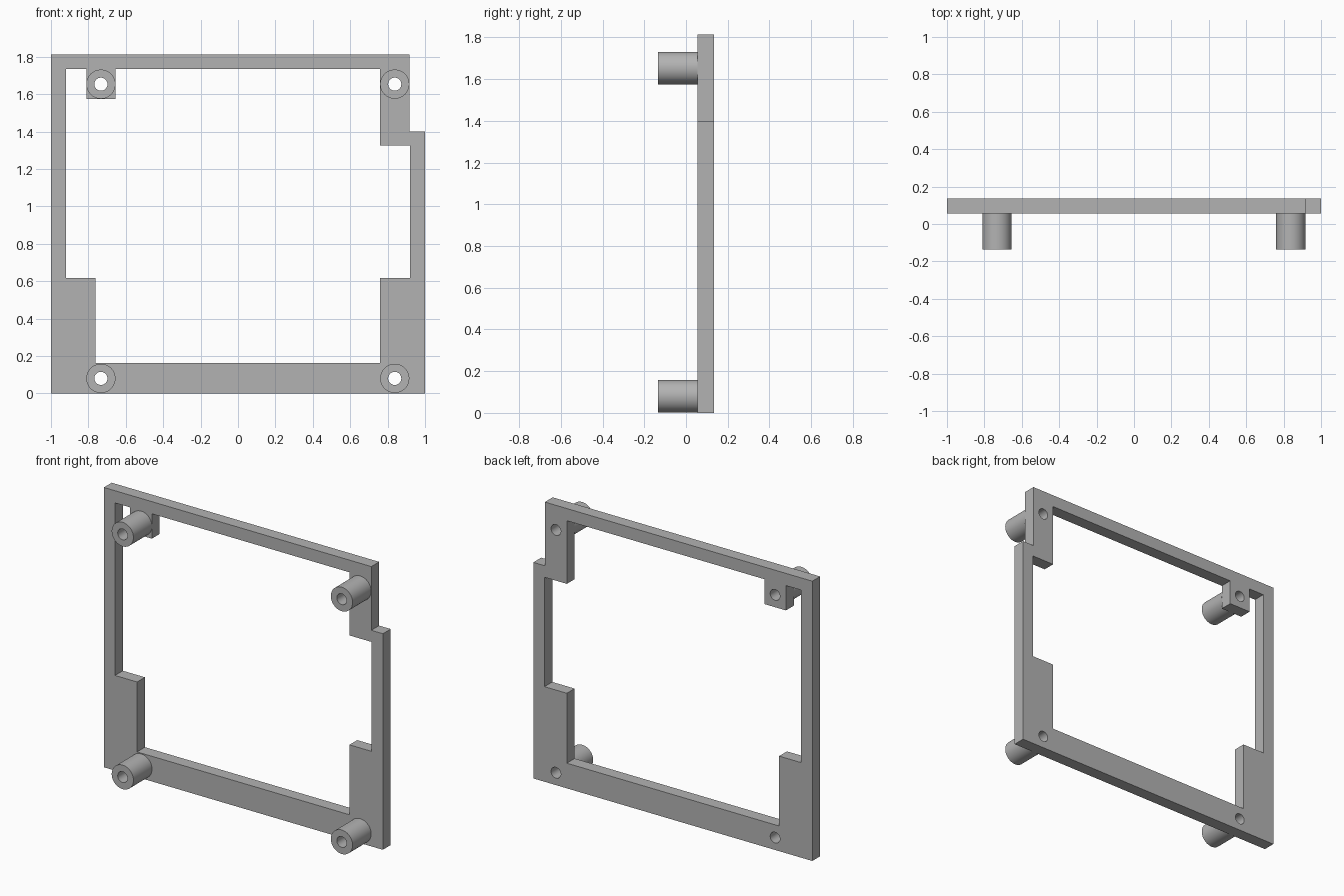
import bpy, bmesh
from math import radians, cos, sin, tau

if "Cube" in bpy.data.objects:
    bpy.data.objects.remove(bpy.data.objects["Cube"])

grey = bpy.data.materials.new("plain_grey")
grey.use_nodes = True
colour = (0.45, 0.45, 0.45, 1)
grey.diffuse_color = colour
grey.node_tree.nodes["Principled BSDF"].inputs["Base Color"].default_value = colour

FRONT, PLATE_FRONT, BACK = -0.135, 0.055, 0.135
POST_RADIUS, HOLE_RADIUS = 0.078, 0.035


def circle(cx, cz, radius, sides=48):
    return [(cx + radius * cos(tau * i / sides), cz + radius * sin(tau * i / sides))
            for i in range(sides)]


def extruded(name, loops, y0, y1):
    """Fill an x-z outline with its holes and extrude it from y0 to y1."""
    bm = bmesh.new()
    for loop in loops:
        verts = [bm.verts.new((x, y0, z)) for x, z in loop]
        for a, b in zip(verts, verts[1:] + verts[:1]):
            bm.edges.new((a, b))
    bmesh.ops.triangle_fill(bm, edges=bm.edges[:], use_beauty=True)
    result = bmesh.ops.extrude_face_region(bm, geom=bm.faces[:], use_keep_orig=True)
    moved = [v for v in result["geom"] if isinstance(v, bmesh.types.BMVert)]
    bmesh.ops.translate(bm, verts=moved, vec=(0, y1 - y0, 0))
    bmesh.ops.recalc_face_normals(bm, faces=bm.faces[:])
    mesh = bpy.data.meshes.new(name)
    bm.to_mesh(mesh)
    bm.free()
    mesh.materials.append(grey)
    obj = bpy.data.objects.new(name, mesh)
    bpy.context.collection.objects.link(obj)
    bpy.ops.object.select_all(action='DESELECT')
    obj.select_set(True)
    bpy.context.view_layer.objects.active = obj
    bpy.ops.object.shade_smooth_by_angle(angle=radians(30))
    return obj


# Screw positions
posts = {
    "upper_right": (-0.733, 1.653),
    "upper_left": (0.838, 1.653),
    "lower_right": (-0.733, 0.08),
    "lower_left": (0.838, 0.08),
}

# Frame: stepped outer edge, and an opening with corner pads and a hanging tab
outer = [(-1, 0), (1, 0), (1, 1.4), (0.917, 1.4), (0.917, 1.813), (-1, 1.813)]
opening = [(-0.762, 0.163), (0.76, 0.163), (0.76, 0.616), (0.92, 0.616),
           (0.92, 1.325), (0.76, 1.325), (0.76, 1.734),
           (-0.656, 1.734), (-0.656, 1.573), (-0.811, 1.573), (-0.811, 1.734),
           (-0.92, 1.734), (-0.92, 0.616), (-0.762, 0.616)]
holes = [circle(x, z, HOLE_RADIUS) for x, z in posts.values()]
extruded("frame_plate", [outer, opening] + holes, PLATE_FRONT, BACK)

# Hollow standoffs on the front
for corner, (x, z) in posts.items():
    extruded(corner + "_standoff",
             [circle(x, z, POST_RADIUS), circle(x, z, HOLE_RADIUS)],
             FRONT, PLATE_FRONT)
